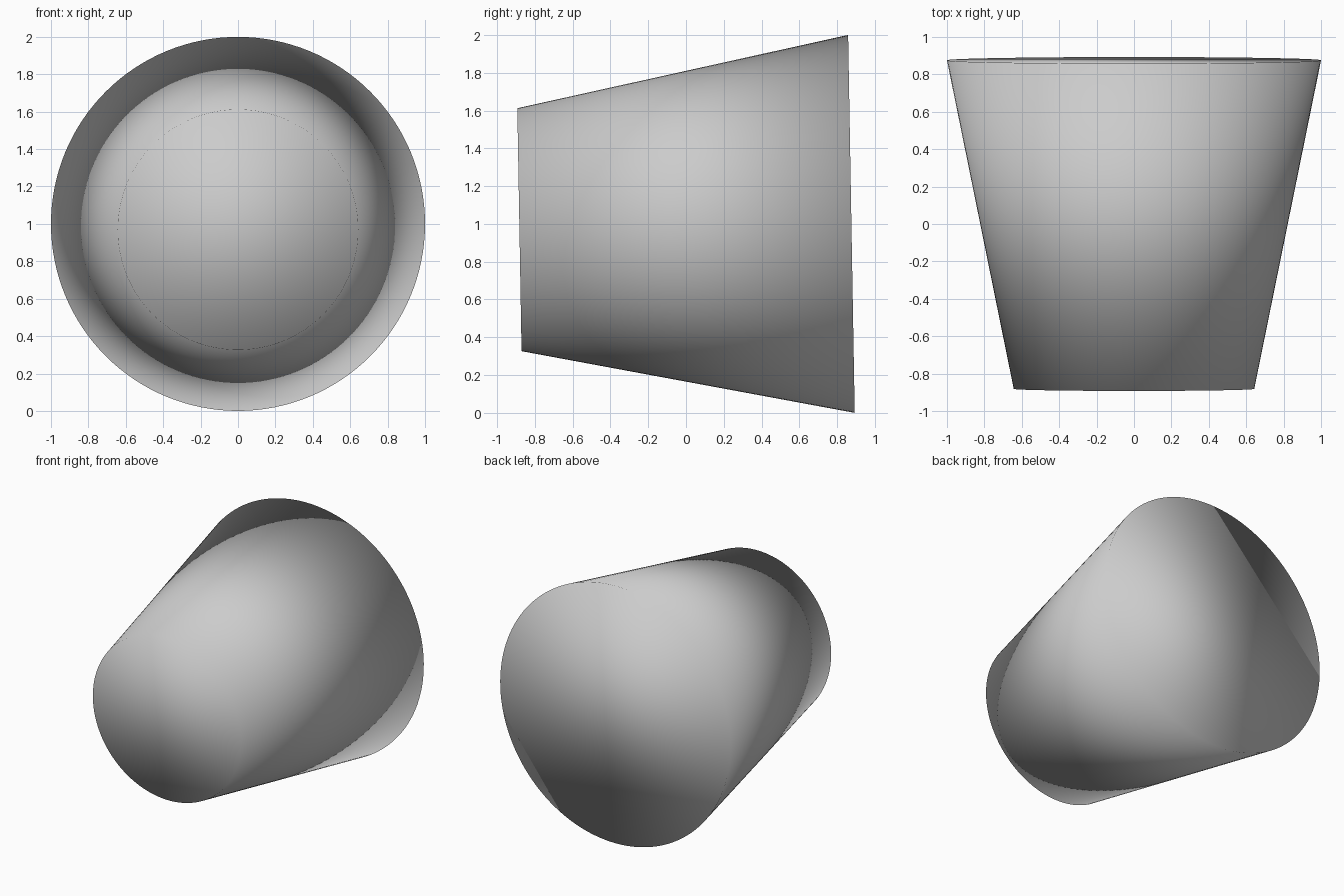
import bpy
from math import radians

if "Cube" in bpy.data.objects:
    bpy.data.objects.remove(bpy.data.objects["Cube"])

TILT = radians(1.0)
LENGTH = 1.757

# Tapered closed cup lying along y, wide end at the back, leaning very slightly
bpy.ops.mesh.primitive_cone_add(
    vertices=128, radius1=1.0, radius2=0.643, depth=LENGTH,
    end_fill_type='NGON', location=(0, -0.003, 0.9847),
    rotation=(radians(90) + TILT, 0, 0))
cup = bpy.context.object
cup.name = "tapered_cup"

# Fully smooth shading, rims included
bpy.ops.object.shade_smooth()
